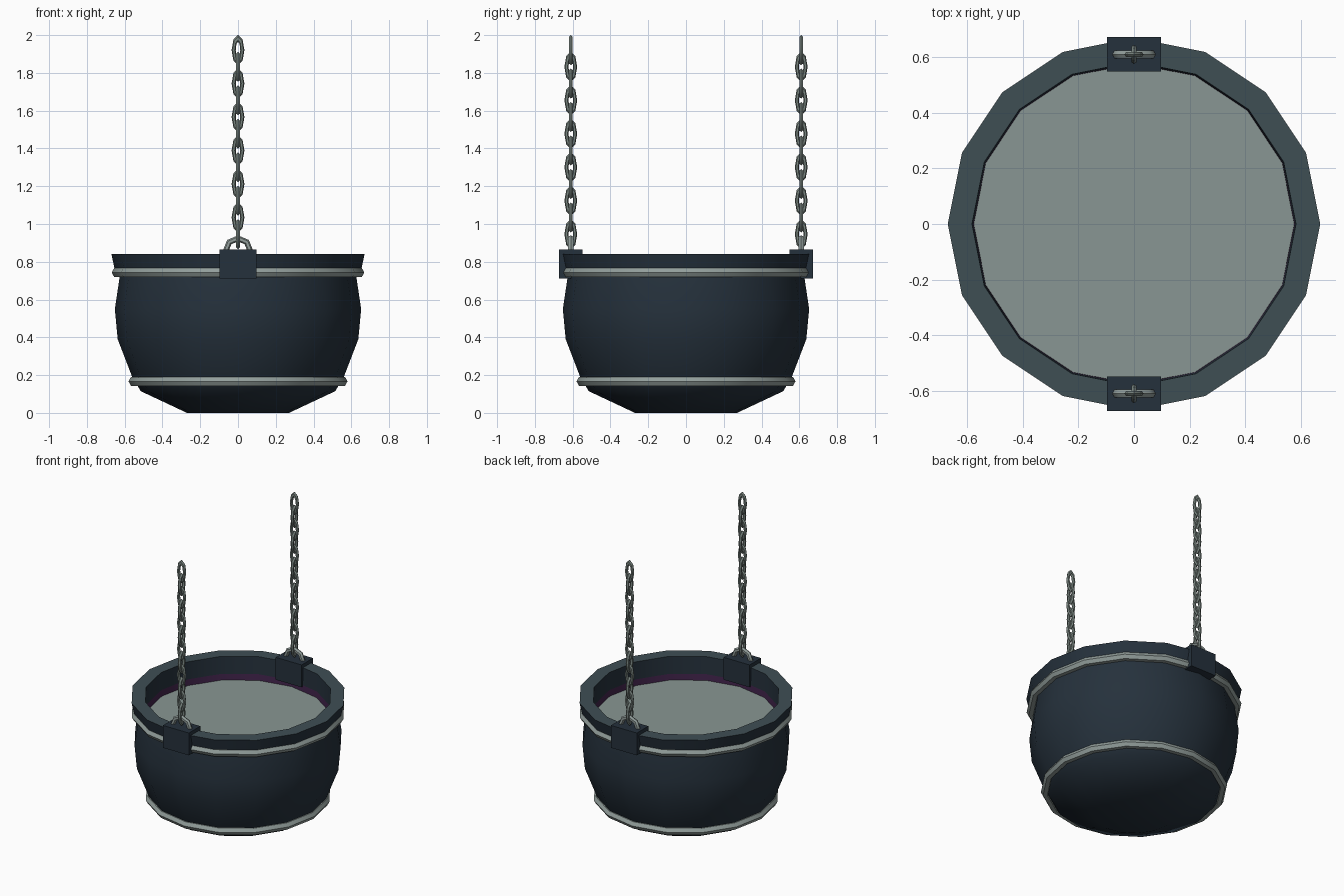
import bpy, math

if "Cube" in bpy.data.objects:
    bpy.data.objects.remove(bpy.data.objects["Cube"])

SIDES = 16


def mat(name, r, g, b):
    """Flat material from 0-255 display values."""
    lin = [((c / 255 + 0.055) / 1.055) ** 2.4 if c > 10 else c / 255 / 12.92 for c in (r, g, b)]
    m = bpy.data.materials.new(name)
    m.diffuse_color = (*lin, 1)
    m.use_nodes = True
    m.node_tree.nodes["Principled BSDF"].inputs["Base Color"].default_value = m.diffuse_color
    return m


NAVY = mat("dark navy iron", 37, 49, 60)
SLATE = mat("slate rim", 63, 78, 84)
METAL = mat("pale metal", 146, 158, 155)
CHAIN = mat("chain metal", 122, 134, 129)
PURPLE = mat("dark purple lining", 66, 36, 76)
LIQUID = mat("grey liquid", 136, 150, 147)


def make(name, verts, faces, material, angle=30):
    me = bpy.data.meshes.new(name)
    me.from_pydata(verts, [], faces)
    me.materials.append(material)
    ob = bpy.data.objects.new(name, me)
    bpy.context.collection.objects.link(ob)
    bpy.ops.object.select_all(action='DESELECT')
    ob.select_set(True)
    bpy.context.view_layer.objects.active = ob
    if angle:
        bpy.ops.object.shade_smooth_by_angle(angle=math.radians(angle))
    return ob


def lathe(name, profile, material, closed=False, cap_start=False, angle=30):
    """Spin an (r, z) profile round the z axis, going upward on the outside."""
    n = len(profile)
    verts = [(r * math.cos(math.tau * i / SIDES), r * math.sin(math.tau * i / SIDES), z)
             for i in range(SIDES) for r, z in profile]
    faces = []
    for i in range(SIDES):
        a, b = i * n, (i + 1) % SIDES * n
        for k in range(n if closed else n - 1):
            l = (k + 1) % n
            faces.append((a + k, b + k, b + l, a + l))
    if cap_start:
        faces.append([i * n for i in reversed(range(SIDES))])
    return make(name, verts, faces, material, angle)


def hoop(name, radius, z, t):
    """Six-sided metal band round the bowl."""
    prof = [(radius + t * math.cos(math.tau * k / 6), z + t * math.sin(math.tau * k / 6)) for k in range(6)]
    return lathe(name, prof, METAL, closed=True)


def link(name, centre, half_w, half_h, tube, end_tube, sideways, material, segs=8, tsegs=6):
    """Elongated ring in the xz plane, or in the yz plane when sideways."""
    verts, faces = [], []
    for i in range(segs):
        a = math.tau * i / segs
        for k in range(tsegs):
            b = math.tau * k / tsegs
            u = math.cos(a) * (half_w - tube + tube * math.cos(b))
            w = math.sin(a) * (half_h - end_tube + end_tube * math.cos(b))
            v = tube * math.sin(b)
            x, y = (-v, u) if sideways else (u, v)
            verts.append((centre[0] + x, centre[1] + y, centre[2] + w))
            i2, k2 = (i + 1) % segs, (k + 1) % tsegs
            faces.append((i * tsegs + k, i * tsegs + k2, i2 * tsegs + k2, i2 * tsegs + k))
    return make(name, verts, faces, material, 40)


def box(name, x, y0, y1, z0, z1, material):
    verts = [(sx, sy, sz) for sz in (z0, z1) for sx, sy in ((-x, y0), (x, y0), (x, y1), (-x, y1))]
    faces = [(3, 2, 1, 0), (4, 5, 6, 7)] + [(i, (i + 1) % 4, (i + 1) % 4 + 4, i + 4) for i in range(4)]
    return make(name, verts, faces, material, 0)


# Bowl body
lathe("bowl", [(0.27, 0), (0.515, 0.115), (0.56, 0.19), (0.637, 0.39), (0.652, 0.55), (0.625, 0.73)],
      NAVY, cap_start=True, angle=40)

# Flared rim: outside, flat top and inner wall
lathe("rim", [(0.62, 0.725), (0.652, 0.755), (0.67, 0.84), (0.583, 0.84), (0.579, 0.722)], SLATE)
# Outer and inner rim walls share the bowl colour; only the top is slate
rim = bpy.data.objects["rim"]
rim.data.materials.append(NAVY)
for p in rim.data.polygons:
    p.material_index = 0 if p.normal.z > 0.9 else 1

# Lining strip and liquid surface
lathe("lining", [(0.579, 0.722), (0.577, 0.67)], PURPLE)
make("liquid", [(0.577 * math.cos(math.tau * i / SIDES), 0.577 * math.sin(math.tau * i / SIDES), 0.68)
                for i in range(SIDES)], [list(range(SIDES))], LIQUID, 0)

# Metal bands
hoop("upper_band", 0.642, 0.743, 0.027)
hoop("lower_band", 0.553, 0.167, 0.027)

# Brackets, shackles and chains, front and back
for side, s in (("front", -1), ("back", 1)):
    y = 0.61 * s
    box(side + "_bracket", 0.098, y - 0.062, y + 0.062, 0.712, 0.865, NAVY)
    link(side + "_shackle", (0, y, 0.855), 0.082, 0.085, 0.016, 0.016, False, METAL)
    for n in range(12):
        link(f"{side}_chain_link_{n + 1}", (0, y, 0.946 + 0.0886 * n), 0.034, 0.08, 0.011, 0.018,
             n % 2 == 0, CHAIN)
